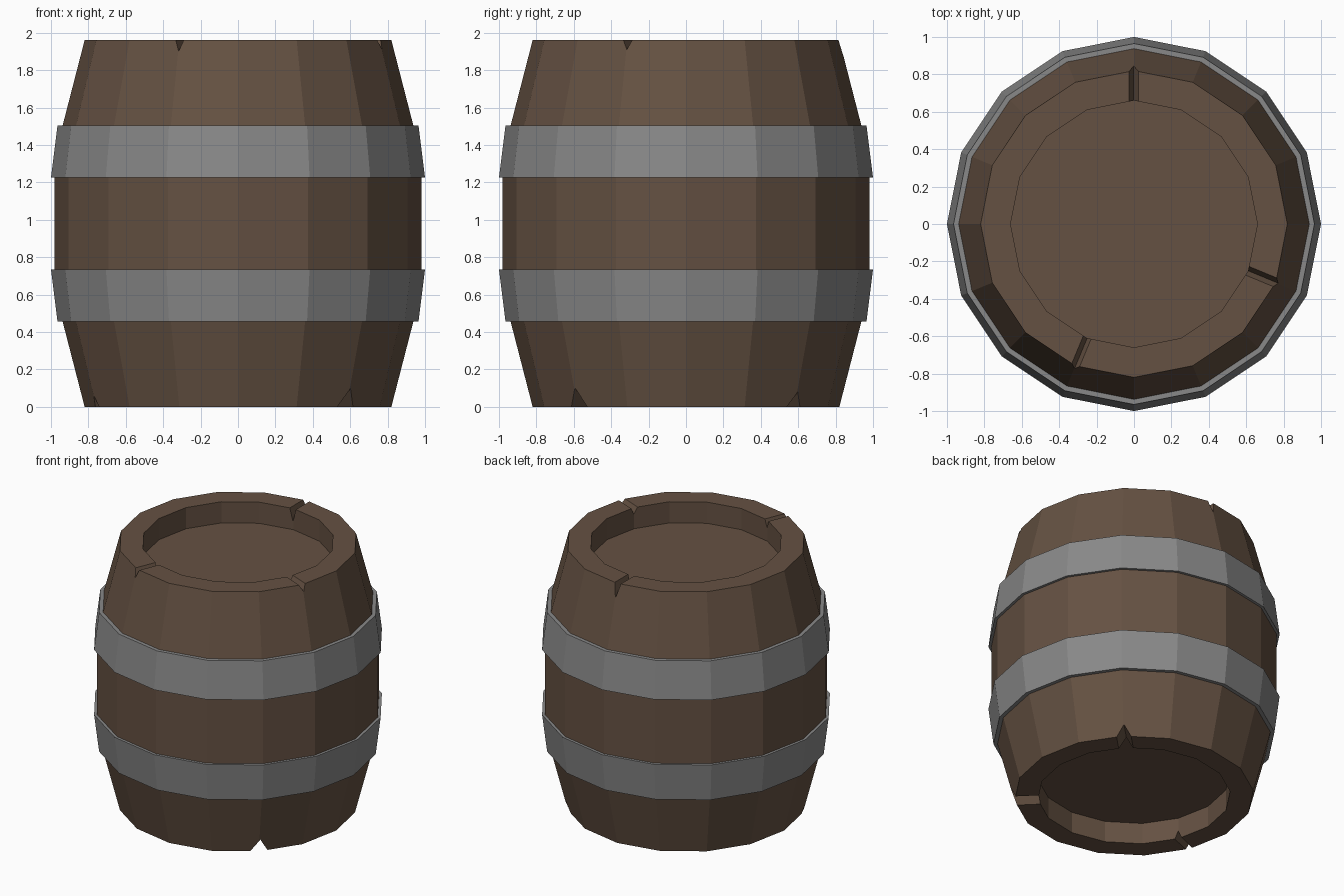
import bpy, bmesh, math
from mathutils import Matrix

if "Cube" in bpy.data.objects:
    bpy.data.objects.remove(bpy.data.objects["Cube"])

SIDES, H = 16, 1.96


def material(name, color):
    m = bpy.data.materials.new(name)
    m.diffuse_color = (*color, 1)
    m.use_nodes = True
    m.node_tree.nodes["Principled BSDF"].inputs["Base Color"].default_value = m.diffuse_color
    return m


def make_object(name, bm, mat=None):
    bmesh.ops.recalc_face_normals(bm, faces=bm.faces)
    me = bpy.data.meshes.new(name)
    bm.to_mesh(me)
    bm.free()
    ob = bpy.data.objects.new(name, me)
    bpy.context.collection.objects.link(ob)
    if mat:
        me.materials.append(mat)
    return ob


def lathe(name, profile, mat, closed):
    """Flat-sided lathe of (radius, z) points; open profiles get end caps."""
    bm = bmesh.new()
    rings = [[bm.verts.new((r * math.cos(k * math.tau / SIDES),
                            r * math.sin(k * math.tau / SIDES), z))
              for k in range(SIDES)] for r, z in profile]
    pairs = list(zip(rings, rings[1:] + rings[:1]))
    for a, b in pairs if closed else pairs[:-1]:
        for k in range(SIDES):
            n = (k + 1) % SIDES
            bm.faces.new((a[k], a[n], b[n], b[k]))
    if not closed:
        bm.faces.new(rings[0])
        bm.faces.new(rings[-1])
    return make_object(name, bm, mat)


def add_notch(bm, angle, width, depth, top):
    """V-shaped wedge running radially through the rim."""
    z, s = (H, -1) if top else (0, 1)
    w = width / 2
    rot = Matrix.Rotation(math.radians(angle), 4, 'Z')
    # flanks are extended past the rim so the cut is clean
    section = [(-1.5 * w, z - s * depth / 2), (1.5 * w, z - s * depth / 2), (0.1 * w, z + s * depth)]
    ends = []
    for r in (0.56, 1.0):
        vs = [bm.verts.new((r, y, zz)) for y, zz in section]
        bmesh.ops.transform(bm, matrix=rot, verts=vs)
        ends.append(vs)
    a, b = ends
    bm.faces.new(a)
    bm.faces.new(b)
    for i in range(3):
        j = (i + 1) % 3
        bm.faces.new((a[i], a[j], b[j], b[i]))


wood = material("wood", (0.13, 0.083, 0.055))
iron = material("iron", (0.25, 0.25, 0.25))

# Barrel body with a recessed head at each end
half = [(0.66, 0.16), (0.66, 0), (0.82, 0), (0.98, 0.62)]
body = lathe("barrel_body", half + [(r, H - z) for r, z in reversed(half)], wood, False)

# Chipped notches in both rims
bm = bmesh.new()
for notch in [(90, 0.05, 0.10, True), (247.5, 0.045, 0.06, True), (337.5, 0.05, 0.05, True),
              (315, 0.12, 0.10, False), (45, 0.10, 0.08, False), (202.5, 0.05, 0.06, False)]:
    add_notch(bm, *notch)
cutter = make_object("notch_cutter", bm)
cutter.hide_render = True
mod = body.modifiers.new("notches", 'BOOLEAN')
mod.operation, mod.solver, mod.object = 'DIFFERENCE', 'EXACT', cutter
deps = bpy.context.evaluated_depsgraph_get()
body.data = bpy.data.meshes.new_from_object(body.evaluated_get(deps))
body.modifiers.clear()
bpy.data.objects.remove(cutter)

# Iron hoops, mirrored about mid height
hoop = [(0.965, 0.455), (1.0, 0.735), (0.965, 0.735), (0.93, 0.455)]
lathe("lower_hoop", hoop, iron, True)
lathe("upper_hoop", [(r, H - z) for r, z in hoop], iron, True)
